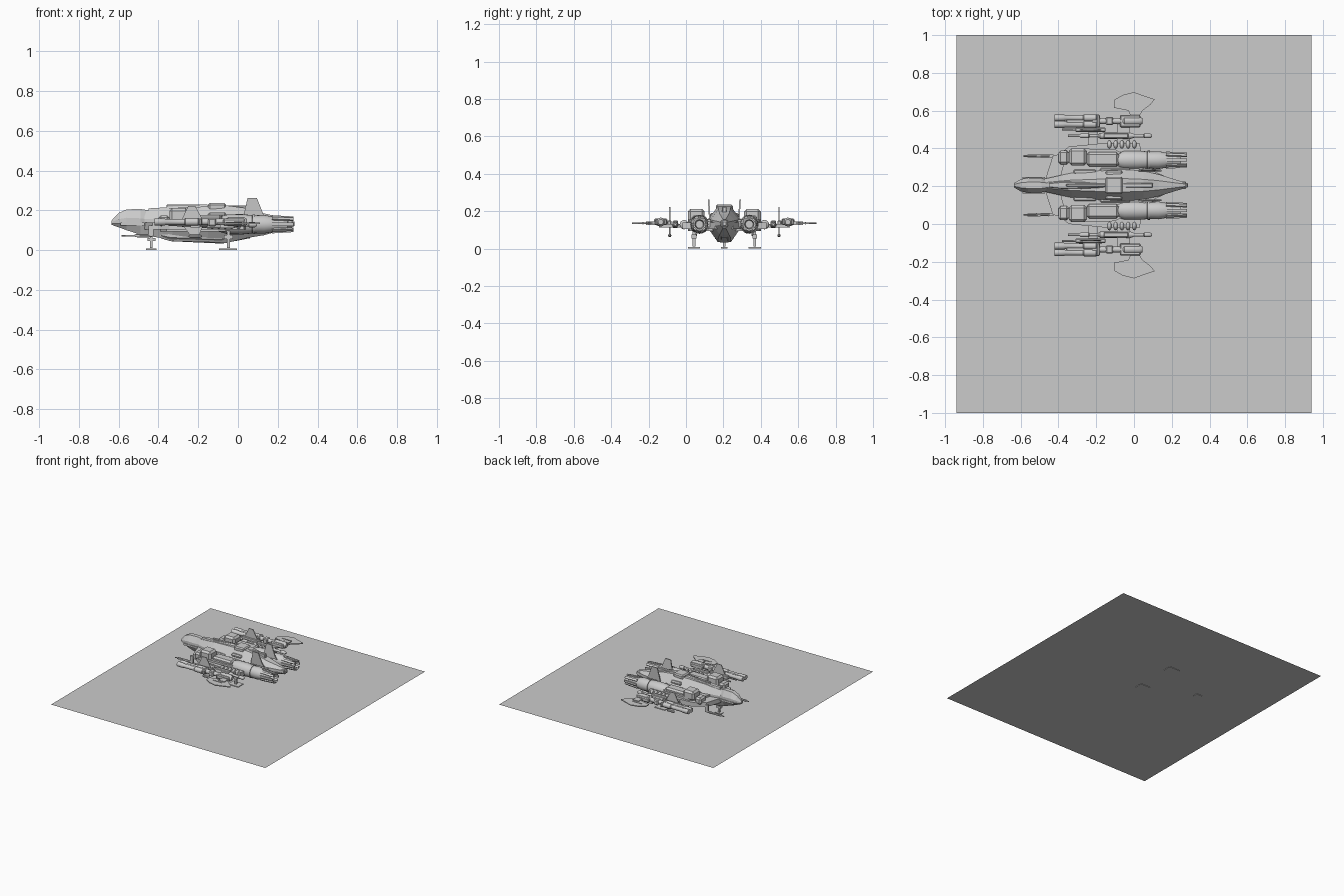
import bpy, bmesh, math
from mathutils import Vector, Matrix

CY = 0.205  # ship centreline in y; part coordinates are relative to it


def finish(name, bm, mirror=False, smooth=False, bevel=0.0):
    bmesh.ops.recalc_face_normals(bm, faces=bm.faces)
    me = bpy.data.meshes.new(name)
    bm.to_mesh(me)
    bm.free()
    ob = bpy.data.objects.new(name, me)
    ob.location.y = CY
    bpy.context.collection.objects.link(ob)
    if bevel:
        b = ob.modifiers.new("Bevel", 'BEVEL')
        b.width, b.segments = bevel, 1
    if mirror:
        m = ob.modifiers.new("Mirror", 'MIRROR')
        m.use_axis = (False, True, False)
        m.use_mirror_merge = False
    if smooth:
        bpy.context.view_layer.objects.active = ob
        ob.select_set(True)
        bpy.ops.object.shade_smooth_by_angle(angle=math.radians(35))
        ob.select_set(False)
    return ob


def skin(bm, rings):
    vs = [[bm.verts.new(p) for p in r] for r in rings]
    n = len(vs[0])
    for a, b in zip(vs, vs[1:]):
        for i in range(n):
            bm.faces.new((a[i], a[(i + 1) % n], b[(i + 1) % n], b[i]))
    bm.faces.new(vs[0])
    bm.faces.new(vs[-1][::-1])


def hull(name, stations, flat=0.42):
    """Faceted hull along x: (x, half width, z bottom, z middle, z top)."""
    bm = bmesh.new()
    skin(bm, [[(x, w * flat, t), (x, w, m + 0.3 * (t - m)), (x, w, m - 0.25 * (m - b)), (x, w * flat, b),
               (x, -w * flat, b), (x, -w, m - 0.25 * (m - b)), (x, -w, m + 0.3 * (t - m)), (x, -w * flat, t)]
              for x, w, b, m, t in stations])
    return finish(name, bm)


def lathe(name, y, z, prof, n=16, mirror=True):
    """Round part along x from (x, radius) pairs."""
    bm = bmesh.new()
    skin(bm, [[(x, y + r * math.cos(2 * math.pi * i / n), z + r * math.sin(2 * math.pi * i / n))
               for i in range(n)] for x, r in prof])
    return finish(name, bm, mirror, True)


def boxes(name, items, mirror=True, bevel=0.0):
    """Boxes as (x0, x1, y0, y1, z0, z1)."""
    bm = bmesh.new()
    for x0, x1, y0, y1, z0, z1 in items:
        c = Vector(((x0 + x1) / 2, (y0 + y1) / 2, (z0 + z1) / 2))
        bmesh.ops.create_cube(bm, size=1, matrix=Matrix.Translation(c) @
                              Matrix.Diagonal((x1 - x0, y1 - y0, z1 - z0, 1)))
    return finish(name, bm, mirror, bevel=bevel)


def plate(name, pts, a, b, mirror=True, upright=False, lean=0.0):
    """Flat outline: (x, y) from z=a to b, or (x, z) from y=a to b when upright."""
    bm = bmesh.new()
    if upright:
        z0 = min(p[1] for p in pts)
        skin(bm, [[(x, d + lean * (z - z0), z) for x, z in pts] for d in (a, b)])
    else:
        skin(bm, [[(x, y, d) for x, y in pts] for d in (a, b)])
    return finish(name, bm, mirror)


# landing surface under the feet
bm = bmesh.new()
bm.faces.new([bm.verts.new((x, y - CY, 0.004)) for x, y in ((-.94, -1), (.94, -1), (.94, 1), (-.94, 1))])
finish("landing_surface", bm)

# fuselage, cockpit head and spine
hull("fuselage", [(-.47, .035, .075, .14, .195), (-.38, .055, .06, .14, .205), (-.33, .065, .045, .135, .212),
                  (-.15, .08, .04, .13, .22), (-.06, .085, .036, .13, .225), (.05, .075, .062, .13, .21),
                  (.13, .058, .075, .135, .185), (.22, .03, .10, .135, .165), (.27, .016, .11, .135, .155)])
hull("cockpit_head", [(-.635, .012, .127, .138, .15), (-.60, .032, .115, .142, .187), (-.56, .04, .10, .145, .205),
                      (-.49, .038, .078, .14, .207), (-.45, .026, .068, .135, .20)])
hull("neck_fairing", [(-.45, .02, .07, .15, .21), (-.38, .036, .065, .16, .214), (-.28, .03, .15, .19, .222),
                      (-.14, .012, .18, .2, .228)])
hull("belly_keel", [(-.42, .02, .07, .085, .11), (-.34, .045, .045, .07, .10), (-.08, .05, .033, .06, .10),
                    (.06, .03, .06, .08, .10)])
boxes("dorsal_housing", [(-.15, -.06, -.045, .045, .20, .236), (-.15, -.06, -.078, .078, .165, .19)], False, .008)
boxes("spine_ridge", [(-.06, .10, -.012, .012, .19, .225), (-.36, -.15, -.007, .007, .2, .23)], False, .004)
boxes("tail_block", [(.215, .275, -.02, .02, .115, .15), (.24, .285, -.012, .012, .12, .145)], False, .004)
boxes("cockpit_side_trim", [(-.59, -.47, .034, .043, .125, .14)])
boxes("hull_side_panels", [(-.32, -.2, .06, .083, .13, .165), (-.18, -.02, .07, .092, .1, .16)], bevel=.006)

# wings
plate("inner_wing", [(-.47, .03), (-.43, .155), (-.395, .165), (-.345, .205), (-.14, .225), (.03, .225),
                     (.05, .10), (.16, .05), (.16, .0), (-.45, .0)], .105, .14)
plate("wing_root_shoulder", [(-.39, .05), (-.36, .16), (-.3, .195), (-.1, .19), (.06, .1), (.06, .04)], .095, .155)
boxes("wing_spar", [(-.09, -.02, .2, .35, .112, .132), (-.24, -.19, .2, .35, .115, .13),
                    (-.02, .03, .33, .42, .128, .143)])

# intake boxes on the shoulders
boxes("intake_box", [(-.345, -.25, .105, .195, .14, .212)], bevel=.014)
boxes("intake_duct", [(-.40, -.345, .11, .185, .12, .175), (-.25, -.08, .1, .175, .11, .178)], bevel=.012)

# main engines with ring bands and nozzle petals
E, Z = .133, .13
lathe("engine_nacelle", E, Z, [(-.12, .03), (-.08, .042), (-.05, .05), (.02, .051), (.07, .046), (.08, .036),
                               (.085, .045), (.13, .047), (.17, .04), (.20, .032), (.25, .034), (.25, .025), (.2, .02)], 20)
lathe("engine_band", E, Z, [(.072, .04), (.072, .05), (.086, .05), (.086, .04)], 20)
bm = bmesh.new()
for i in range(8):
    m = (Matrix.Translation((.225, E, Z)) @ Matrix.Rotation(i * math.pi / 4, 4, 'X') @
         Matrix.Translation((0, 0, .038)) @ Matrix.Rotation(.06, 4, 'Y') @ Matrix.Diagonal((.11, .016, .009, 1)))
    bmesh.ops.create_cube(bm, size=1, matrix=m)
finish("nozzle_petals", bm, True)
boxes("engine_pylon", [(-.06, .1, .06, .12, .115, .145)])

# tail fins
plate("tail_fin", [(.025, .16), (.145, .16), (.128, .18), (.095, .262), (.048, .262)], .074, .082, True, True, .06)

# heavy outer cannons: twin barrels, breech and mount
for k, dy in enumerate((.322, .357)):
    lathe(f"outer_cannon_barrel_{k}", dy, .142, [(-.42, .012), (-.42, .018), (-.37, .018), (-.365, .015),
                                                (-.27, .015), (-.265, .019), (-.2, .019), (-.19, .01)], 12)
lathe("outer_cannon_shaft", .34, .142, [(-.22, .016), (-.06, .016), (-.05, .024), (.03, .024), (.045, .014)], 12)
boxes("outer_cannon_body", [(-.36, -.2, .312, .367, .13, .152), (-.2, -.18, .305, .375, .125, .16),
                            (-.075, .035, .307, .372, .125, .158), (-.15, -.11, .318, .362, .12, .16)], bevel=.006)

# slim inner guns
lathe("inner_gun", .262, .128, [(-.35, .006), (-.29, .006), (-.28, .012), (-.24, .013), (-.235, .008), (-.19, .008),
                                (-.18, .016), (-.02, .017), (0, .01), (.05, .009), (.055, .013), (.085, .013), (.095, .006)], 12)
boxes("inner_gun_receiver", [(-.16, -.03, .248, .276, .11, .15), (-.31, -.15, .283, .305, .12, .15)], bevel=.004)
lathe("inner_gun_second_barrel", .295, .135, [(-.38, .005), (-.3, .005), (-.29, .012), (-.17, .012), (-.15, .006)], 10)

# vertical blades beside the guns
plate("gun_blade", [(-.29, .14), (-.25, .222), (-.215, .222), (-.17, .14), (-.2, .062), (-.23, .062)],
      .289, .295, True, True)
lathe("blade_tip_pod", .292, .07, [(-.25, .003), (-.24, .009), (-.19, .009), (-.18, .003)], 8)

# row of missile canisters
bm = bmesh.new()
for i in range(5):
    bmesh.ops.create_uvsphere(bm, u_segments=12, v_segments=8, radius=1, matrix=Matrix.Translation(
        (-.13 + i * .033, .215, .128)) @ Matrix.Diagonal((.013, .024, .025, 1)))
finish("missile_canisters", bm, True, True)

# wing-tip blades
plate("wing_tip_blade", [(-.105, .41), (-.105, .452), (-.06, .478), (0, .493), (.05, .475), (.11, .455), (.085, .425),
                         (.045, .395), (.03, .37), (-.02, .37), (-.03, .395)], .132, .139)
boxes("wing_tip_rib", [(-.02, .03, .37, .42, .127, .145), (-.06, .02, .431, .437, .13, .142)])

# chin guns under the nose
lathe("chin_gun", .155, .073, [(-.585, .004), (-.52, .004), (-.515, .008), (-.45, .009), (-.43, .005)], 8)
boxes("chin_gun_cradle", [(-.565, -.5, .146, .149, .069, .077), (-.565, -.5, .161, .164, .069, .077),
                          (-.51, -.495, .146, .164, .068, .078), (-.45, -.425, .148, .162, .07, .125)])

# landing gear
boxes("front_leg", [(-.442, -.43, -.006, .006, .01, .09), (-.455, -.415, -.01, .01, .045, .06),
                    (-.462, -.41, -.018, .018, 0, .008)], False)
boxes("rear_leg", [(-.055, -.04, .155, .17, .01, .11), (-.07, -.025, .15, .175, .055, .075),
                   (-.095, -.005, .13, .195, 0, .009)])
